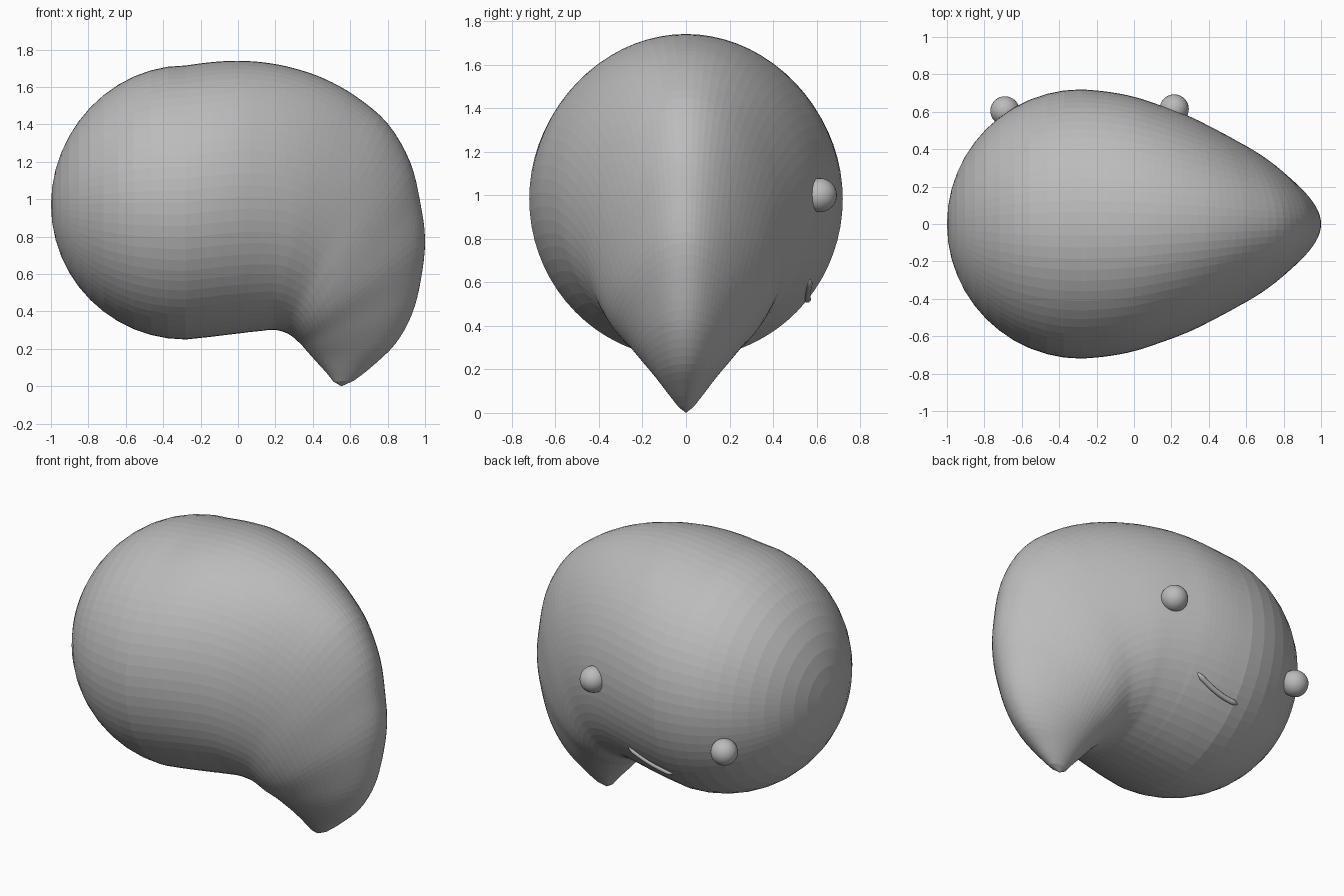
import bpy, bmesh, math
from mathutils import Vector
from mathutils.bvhtree import BVHTree

if "Cube" in bpy.data.objects:
    bpy.data.objects.remove(bpy.data.objects["Cube"])

grey = bpy.data.materials.new("plain_grey")
grey.diffuse_color = (0.5, 0.5, 0.5, 1)
grey.use_nodes = True
grey.node_tree.nodes["Principled BSDF"].inputs["Base Color"].default_value = grey.diffuse_color


def add_object(name, bm, smooth=False):
    bmesh.ops.recalc_face_normals(bm, faces=bm.faces)
    for f in bm.faces:
        f.smooth = smooth
    mesh = bpy.data.meshes.new(name)
    bm.to_mesh(mesh)
    mesh.materials.append(grey)
    ob = bpy.data.objects.new(name, mesh)
    bpy.context.collection.objects.link(ob)
    return ob


def spline(keys, steps):
    """Smooth Catmull-Rom samples through rows of numbers."""
    out = []
    for i in range(len(keys) - 1):
        p0, p1 = keys[max(i - 1, 0)], keys[i]
        p2, p3 = keys[i + 1], keys[min(i + 2, len(keys) - 1)]
        for s in range(steps):
            t = s / steps
            out.append([0.5 * (2 * b + (c - a) * t + (2 * a - 5 * b + 4 * c - d) * t * t
                               + (3 * b - a - 3 * c + d) * t ** 3)
                        for a, b, c, d in zip(p0, p1, p2, p3)])
    return out + [list(keys[-1])]


# Sections: outer x, outer z, inner x, inner z, half width, taper towards outer edge
BULB_X, BULB_Z, R = -0.28, 0.97, 0.72
bulb = []
for i in range(1, 13):
    a = math.radians(90 * i / 12)
    x, r = BULB_X - R * math.cos(a), R * math.sin(a)
    lift = 0.025 * math.sin(a) ** 2
    bulb.append((x, BULB_Z + r + lift, x, BULB_Z - r, r, 0))
bend = [
    bulb[-1],
    (-0.14, 1.733, -0.14, 0.265, 0.707, 0),
    (0.0, 1.74, 0.0, 0.282, 0.68, 0),
    (0.15, 1.73, 0.1, 0.292, 0.64, 0.02),
    (0.3, 1.70, 0.17, 0.30, 0.60, 0.05),
    (0.46, 1.645, 0.20, 0.30, 0.56, 0.1),
    (0.63, 1.55, 0.225, 0.295, 0.51, 0.15),
    (0.80, 1.405, 0.25, 0.287, 0.455, 0.21),
    (0.92, 1.20, 0.272, 0.277, 0.41, 0.27),
    (0.975, 0.98, 0.29, 0.265, 0.37, 0.3),
    (1.0, 0.78, 0.312, 0.246, 0.325, 0.3),
    (0.978, 0.57, 0.34, 0.22, 0.265, 0.27),
    (0.93, 0.385, 0.375, 0.18, 0.205, 0.22),
    (0.84, 0.225, 0.42, 0.13, 0.14, 0.15),
    (0.71, 0.10, 0.47, 0.075, 0.08, 0.1),
    (0.62, 0.03, 0.51, 0.025, 0.035, 0),
]
sections = bulb[:-1] + spline(bend, 4)

# Body: one lofted skin from the round end to the curled tip
SEG = 72
bm = bmesh.new()
rings = []
for ox, oz, ix, iz, w, k in sections:
    mid = Vector(((ox + ix) / 2, 0, (oz + iz) / 2))
    half = Vector(((ox - ix) / 2, 0, (oz - iz) / 2))
    ring = []
    for j in range(SEG):
        t = 2 * math.pi * j / SEG
        c, s = math.cos(t), math.sin(t)
        ring.append(bm.verts.new(mid + half * c + Vector((0, w * s * (1 - k * c), 0))))
    rings.append(ring)
for a, b in zip(rings, rings[1:]):
    for j in range(SEG):
        n = (j + 1) % SEG
        bm.faces.new((a[j], a[n], b[n], b[j]))
for ring, pole in ((rings[0], (-1, 0, BULB_Z)), (rings[-1], (0.553, 0, 0))):
    v = bm.verts.new(pole)
    for j in range(SEG):
        bm.faces.new((ring[j], ring[(j + 1) % SEG], v))
# Relax the inner fold a little
fold = [v for v in bm.verts if 0.05 < v.co.x < 0.5 and 0.15 < v.co.z < 0.6]
for _ in range(3):
    bmesh.ops.smooth_vert(bm, verts=fold, factor=0.3, use_axis_x=True,
                          use_axis_y=True, use_axis_z=True)
bm.normal_update()
surface = BVHTree.FromBMesh(bm)
add_object("body", bm)

# Eyes: small balls half sunk in the back
for name, pos in (("right_eye", (0.215, 0.615, 1.0)), ("left_eye", (-0.69, 0.605, 0.78))):
    bm = bmesh.new()
    bmesh.ops.create_uvsphere(bm, u_segments=32, v_segments=16, radius=0.078)
    bmesh.ops.translate(bm, verts=bm.verts, vec=pos)
    add_object(name, bm, True)

# Mouth: thin rounded tube laid along the surface
bm = bmesh.new()
N, M, TUBE = 20, 10, 0.016
path = []
for i in range(N + 1):
    t = i / N
    x, z = -0.30 * t, 0.61 - 0.09 * t - 0.08 * t * (1 - t)
    hit = surface.ray_cast(Vector((x, 2, z)), Vector((0, -1, 0)))[0]
    path.append(hit if hit else Vector((x, 0.58, z)))
tube = []
for i, p in enumerate(path):
    d = (path[min(i + 1, N)] - path[max(i - 1, 0)]).normalized()
    u = d.cross(Vector((0, 1, 0))).normalized()
    v = d.cross(u)
    r = TUBE * max(0.3, min(1, math.sqrt(min(i, N - i) / 2)))
    tube.append([bm.verts.new(p + r * (u * math.cos(2 * math.pi * j / M)
                                       + v * math.sin(2 * math.pi * j / M))) for j in range(M)])
for a, b in zip(tube, tube[1:]):
    for j in range(M):
        n = (j + 1) % M
        bm.faces.new((a[j], a[n], b[n], b[j]))
bm.faces.new(tube[0])
bm.faces.new(tube[-1])
add_object("mouth", bm, True)
